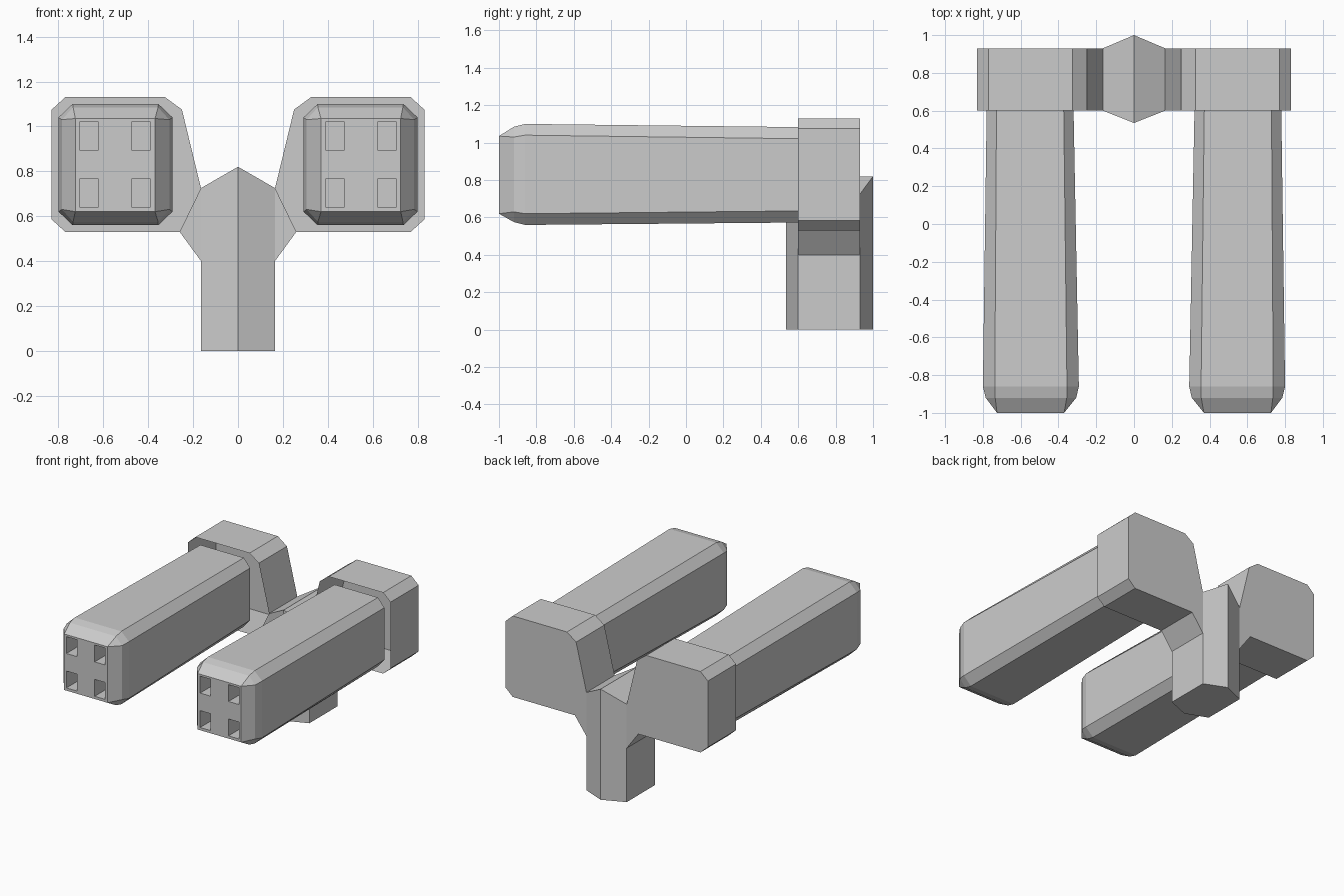
import bpy, bmesh

if "Cube" in bpy.data.objects:
    bpy.data.objects.remove(bpy.data.objects["Cube"])


def make_object(name, bm, mirror=False):
    bmesh.ops.remove_doubles(bm, verts=bm.verts, dist=1e-4)
    bmesh.ops.recalc_face_normals(bm, faces=bm.faces)
    mesh = bpy.data.meshes.new(name)
    bm.to_mesh(mesh)
    bm.free()
    ob = bpy.data.objects.new(name, mesh)
    bpy.context.collection.objects.link(ob)
    if mirror:
        ob.modifiers.new("mirror", 'MIRROR')
    return ob


def loft(bm, rings, cap_start=True, cap_end=True):
    """Skin equal-length rings of points, optionally capping the ends."""
    loops = [[bm.verts.new(p) for p in ring] for ring in rings]
    for a, b in zip(loops, loops[1:]):
        n = len(a)
        for i in range(n):
            j = (i + 1) % n
            bm.faces.new((a[i], a[j], b[j], b[i]))
    if cap_start:
        bm.faces.new(loops[0])
    if cap_end:
        bm.faces.new(loops[-1])


def extrude_y(profile, y0, y1):
    return [[(x, y, z) for x, z in profile] for y in (y0, y1)]


def box(bm, x0, x1, y0, y1, z0, z1):
    loft(bm, extrude_y([(x0, z0), (x1, z0), (x1, z1), (x0, z1)], y0, y1))


def chamfered(y, x0, x1, z0, z1, cx, cz):
    return [(x, y, z) for x, z in (
        (x0 + cx, z0), (x1 - cx, z0), (x1, z0 + cz), (x1, z1 - cz),
        (x1 - cx, z1), (x0 + cx, z1), (x0, z1 - cz), (x0, z0 + cz))]


FRONT, BACK = 0.60, 0.93

# Central post: six-sided column with a ridged top, each half built as a prism
bm = bmesh.new()
plan = [(0, 0.535, 0.82), (0.165, FRONT, 0.725), (0.165, BACK, 0.725),
        (0, 1.0, 0.82), (-0.165, BACK, 0.725), (-0.165, FRONT, 0.725)]
low = [bm.verts.new((x, y, 0)) for x, y, z in plan]
top = [bm.verts.new(p) for p in plan]
for i in range(6):
    j = (i + 1) % 6
    bm.faces.new((low[i], low[j], top[j], top[i]))
bm.faces.new(low)
bm.faces.new((top[0], top[1], top[2], top[3]))
bm.faces.new((top[0], top[3], top[4], top[5]))
make_object("post", bm)

# Gussets joining the post to the sockets
bm = bmesh.new()
loft(bm, extrude_y([(0.165, 0.40), (0.26, 0.53), (0.165, 0.725)], FRONT, BACK))
make_object("gussets", bm, mirror=True)

# Sockets: thin shells, open at the front and closed at the back
bm = bmesh.new()
socket = [(0.26, 0.53), (0.77, 0.53), (0.83, 0.585), (0.83, 1.075),
          (0.77, 1.13), (0.325, 1.13), (0.25, 1.075), (0.165, 0.725)]
loft(bm, extrude_y(socket, FRONT, BACK), cap_start=False)
make_object("sockets", bm, mirror=True)

# Barrels: slightly flared bars with chamfered edges and a rounded nose
bm = bmesh.new()
loft(bm, [
    chamfered(FRONT, 0.32, 0.78, 0.573, 1.083, 0.052, 0.062),
    chamfered(-0.86, 0.292, 0.80, 0.56, 1.10, 0.063, 0.06),
    chamfered(-0.92, 0.306, 0.785, 0.575, 1.085, 0.05, 0.055),
    chamfered(-1.0, 0.37, 0.725, 0.62, 1.035, 0, 0),
])
bmesh.ops.dissolve_degenerate(bm, edges=bm.edges, dist=1e-4)
barrels = make_object("barrels", bm)

# Four square holes in each nose
bm = bmesh.new()
for x in (0.39, 0.622):
    for z in (0.64, 0.895):
        box(bm, x, x + 0.085, -1.1, -0.8, z, z + 0.125)
cutter = make_object("hole_cutter", bm)
cutter.hide_render = True
cutter.hide_viewport = True

cut = barrels.modifiers.new("holes", 'BOOLEAN')
cut.operation = 'DIFFERENCE'
cut.solver = 'EXACT'
cut.object = cutter
barrels.modifiers.new("mirror", 'MIRROR')
